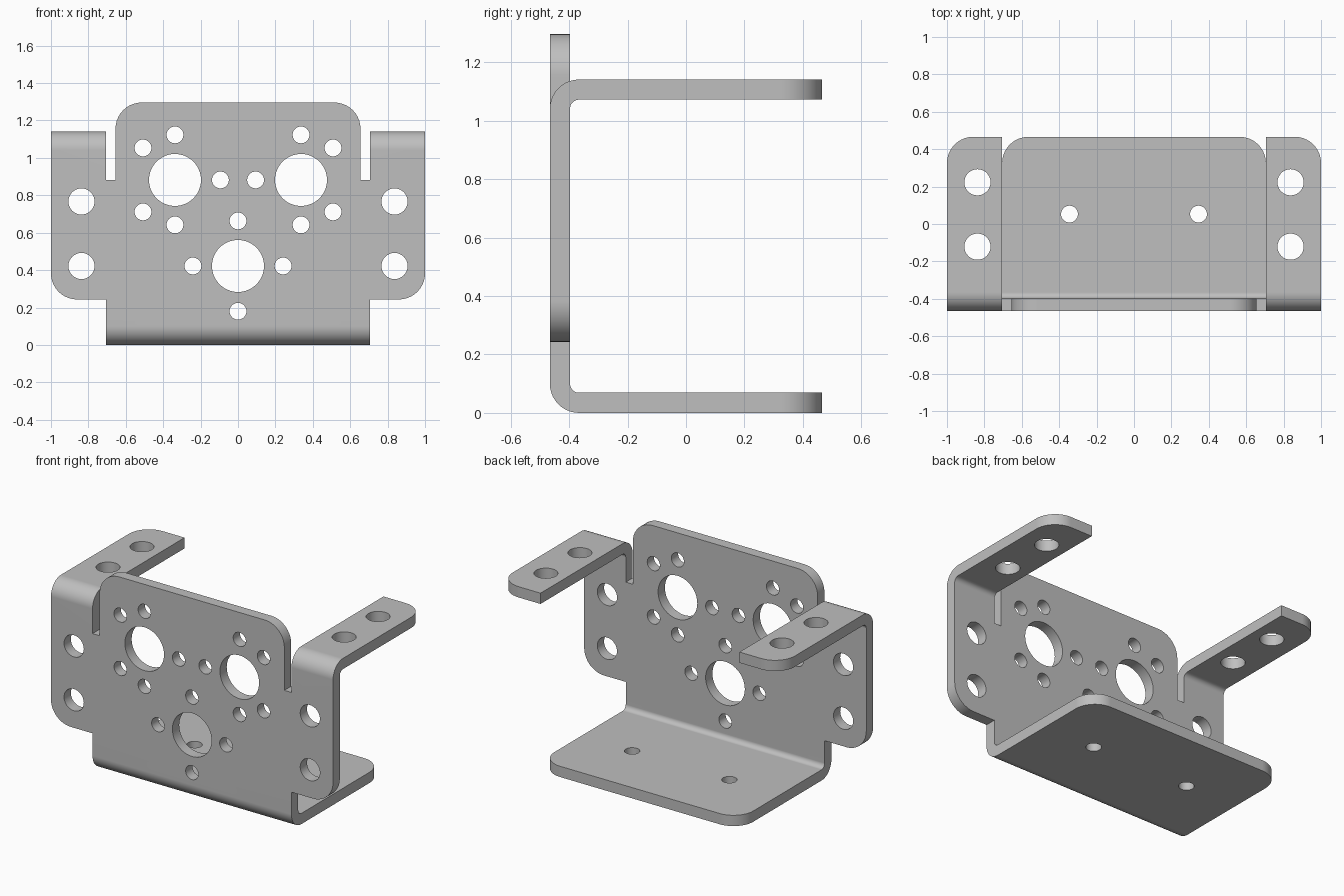
import bpy, bmesh, math
from mathutils import Vector
from mathutils.geometry import tessellate_polygon

if "Cube" in bpy.data.objects:
    bpy.data.objects.remove(bpy.data.objects["Cube"])

T, R = 0.069, 0.1            # sheet thickness, outer bend radius
FRONT, BACK = -0.466, 0.466  # depth limits
TAB_TOP, SEAM_Y = 1.141, FRONT + R
SEAM_TOP = TAB_TOP - R
ARC = 10                     # segments per rounded corner or bend

bm = bmesh.new()


def rounded(corners):
    """Outline from (u, v, radius) corners; right angles only where rounded."""
    pts = []
    for i, (u, v, r) in enumerate(corners):
        p = Vector((u, v))
        if r == 0:
            pts.append(p)
            continue
        a = (Vector(corners[i - 1][:2]) - p).normalized()
        b = (Vector(corners[(i + 1) % len(corners)][:2]) - p).normalized()
        for k in range(ARC + 1):
            t = math.pi / 2 * k / ARC
            pts.append(p + r * (a + b) - r * (b * math.cos(t) + a * math.sin(t)))
    return pts


def circle(u, v, r):
    n = 48 if r > 0.1 else 32
    return [Vector((u + r * math.cos(2 * math.pi * k / n),
                    v + r * math.sin(2 * math.pi * k / n))) for k in range(n)]


def plate(outline, holes, place, seams):
    """Flat sheet with holes; its edge is left open along the seam lines."""
    loops = [rounded(outline)] + [circle(*h) for h in holes]
    tris = tessellate_polygon([[p.to_3d() for p in lp] for lp in loops])
    flat = [p for lp in loops for p in lp]
    lo = [bm.verts.new(place(p.x, p.y, 0)) for p in flat]
    hi = [bm.verts.new(place(p.x, p.y, T)) for p in flat]
    for tri in tris:
        bm.faces.new([lo[i] for i in tri])
        bm.faces.new([hi[i] for i in reversed(tri)])
    start = 0
    for lp in loops:
        for k in range(len(lp)):
            i, j = start + k, start + (k + 1) % len(lp)
            if any(abs(flat[i].y - s) + abs(flat[j].y - s) < 1e-5 for s in seams):
                continue
            bm.faces.new((lo[i], lo[j], hi[j], hi[i]))
        start += len(lp)


def bend(x0, x1, zc, s):
    """Quarter-round bend joining the front plate to a flange."""
    rings = []
    for k in range(ARC + 1):
        t = math.pi / 2 * k / ARC
        rings.append([bm.verts.new((x, SEAM_Y - r * math.cos(t), zc + s * r * math.sin(t)))
                      for x, r in ((x0, R), (x1, R), (x1, R - T), (x0, R - T))])
    for a, b in zip(rings, rings[1:]):
        for k in range(4):
            m = (k + 1) % 4
            bm.faces.new((a[k], a[m], b[m], b[k]))


# Front plate: mirrored half outline and hole pattern
half = [(0.705, R, 0), (0.705, 0.243, 0), (1, 0.243, 0.14), (1, SEAM_TOP, 0),
        (0.705, SEAM_TOP, 0), (0.705, 0.882, 0), (0.655, 0.882, 0), (0.655, 1.296, 0.14)]
outline = half + [(-u, v, r) for u, v, r in reversed(half)]
paired = [(0.337, 0.882, 0.139), (0.508, 1.053, 0.045), (0.337, 1.123, 0.045),
          (0.508, 0.711, 0.045), (0.337, 0.642, 0.045), (0.094, 0.882, 0.045),
          (0.241, 0.422, 0.045), (0.837, 0.767, 0.07), (0.837, 0.422, 0.07)]
holes = [(s * u, v, r) for u, v, r in paired for s in (1, -1)]
holes += [(0, 0.422, 0.139), (0, 0.663, 0.045), (0, 0.18, 0.045)]
plate(outline, holes, lambda u, v, d: (u, FRONT + d, v), (R, SEAM_TOP))

# Bottom flange
bend(-0.705, 0.705, R, -1)
plate([(-0.705, SEAM_Y, 0), (0.705, SEAM_Y, 0), (0.705, BACK, 0.14), (-0.705, BACK, 0.14)],
      [(0.345, 0.053, 0.045), (-0.345, 0.053, 0.045)],
      lambda u, v, d: (u, v, d), (SEAM_Y,))

# Top side flanges
for s in (1, -1):
    bend(s * 0.705, s, SEAM_TOP, 1)
    plate([(s * 0.705, SEAM_Y, 0), (s, SEAM_Y, 0), (s, BACK, 0.14), (s * 0.705, BACK, 0)],
          [(s * 0.837, 0.223, 0.07), (s * 0.837, -0.121, 0.07)],
          lambda u, v, d: (u, v, TAB_TOP - T + d), (SEAM_Y,))

# Weld the sheet into one part
bmesh.ops.remove_doubles(bm, verts=bm.verts[:], dist=1e-4)
bmesh.ops.recalc_face_normals(bm, faces=bm.faces[:])
mesh = bpy.data.meshes.new("bent_sheet_bracket")
bm.to_mesh(mesh)
bm.free()
bracket = bpy.data.objects.new("bent_sheet_bracket", mesh)
bpy.context.collection.objects.link(bracket)

grey = bpy.data.materials.new("plain_grey")
grey.diffuse_color = (0.52, 0.52, 0.52, 1)
grey.use_nodes = True
grey.node_tree.nodes["Principled BSDF"].inputs["Base Color"].default_value = grey.diffuse_color
mesh.materials.append(grey)

# Smooth bends and holes, crisp sheet edges
bpy.context.view_layer.objects.active = bracket
bracket.select_set(True)
bpy.ops.object.shade_smooth_by_angle(angle=math.radians(30))
weighted = bracket.modifiers.new("flat_faces", 'WEIGHTED_NORMAL')
weighted.keep_sharp = True
